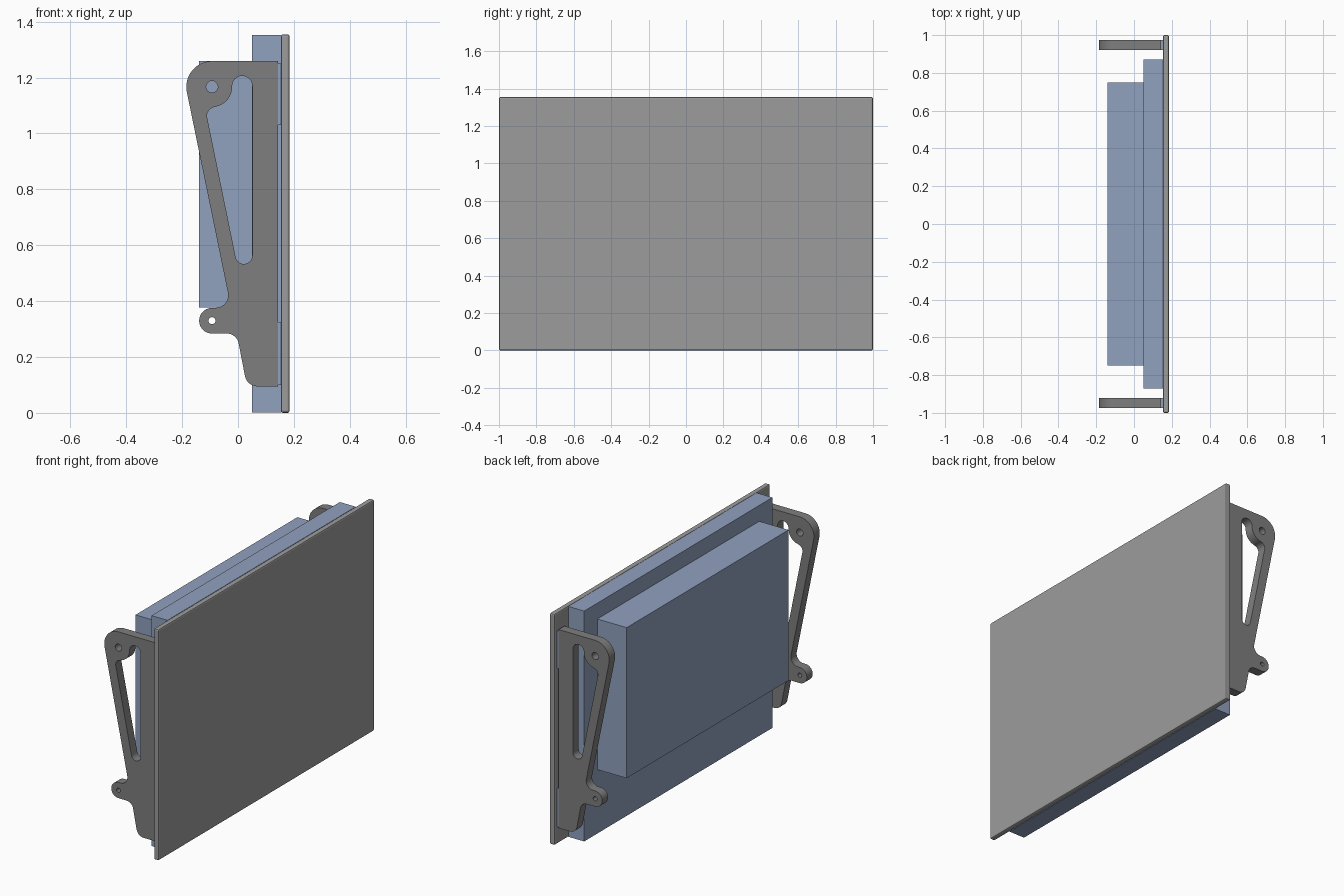
import bpy
from math import cos, sin, radians, pi

if "Cube" in bpy.data.objects:
    bpy.data.objects.remove(bpy.data.objects["Cube"])


def material(name, rgb):
    m = bpy.data.materials.new(name)
    m.diffuse_color = (*rgb, 1)
    m.use_nodes = True
    m.node_tree.nodes["Principled BSDF"].inputs["Base Color"].default_value = m.diffuse_color
    return m


blue = material("blue_housing", (0.28, 0.355, 0.52))
panel_grey = material("panel_grey", (0.335, 0.335, 0.335))
bracket_grey = material("bracket_grey", (0.21, 0.21, 0.21))


def box(name, x, y, z, mat, bevel=0):
    bpy.ops.mesh.primitive_cube_add(
        size=1, location=[(a + b) / 2 for a, b in (x, y, z)])
    ob = bpy.context.object
    ob.name = name
    ob.scale = [b - a for a, b in (x, y, z)]
    bpy.ops.object.transform_apply(location=False, rotation=False, scale=True)
    ob.data.materials.append(mat)
    if bevel:
        m = ob.modifiers.new("softened_edges", 'BEVEL')
        m.width = bevel
        m.segments = 2
        bpy.ops.object.modifier_apply(modifier=m.name)
    return ob


def arc(cx, cz, r, a0, a1, n=12):
    angles = [radians(a0 + (a1 - a0) * i / n) for i in range(n + 1)]
    return [(cx + r * cos(a), cz + r * sin(a)) for a in angles]


def plate(name, loops, y, depth, mat):
    """Extrude an x-z outline with holes along y."""
    cu = bpy.data.curves.new(name, 'CURVE')
    cu.dimensions = '2D'
    cu.fill_mode = 'BOTH'
    cu.extrude = depth / 2
    cu.materials.append(mat)
    for pts in loops:
        sp = cu.splines.new('POLY')
        sp.points.add(len(pts) - 1)
        for p, (px, pz) in zip(sp.points, pts):
            p.co = (px, pz, 0, 1)
        sp.use_cyclic_u = True
    ob = bpy.data.objects.new(name, cu)
    bpy.context.collection.objects.link(ob)
    ob.location.y = y
    ob.rotation_euler.x = pi / 2
    bpy.ops.object.select_all(action='DESELECT')
    ob.select_set(True)
    bpy.context.view_layer.objects.active = ob
    bpy.ops.object.convert(target='MESH')
    ob = bpy.context.object
    bpy.ops.object.mode_set(mode='EDIT')
    bpy.ops.mesh.select_all(action='SELECT')
    bpy.ops.mesh.remove_doubles(threshold=0.0001)
    bpy.ops.mesh.normals_make_consistent(inside=False)
    bpy.ops.object.mode_set(mode='OBJECT')
    bpy.ops.object.shade_smooth_by_angle(angle=radians(30))
    return ob


# Front panel with softened edges
box("front_panel", (0.153, 0.185), (-1, 1), (0, 1.355), panel_grey, bevel=0.008)

# Stepped rear housing
box("housing_base", (0.05, 0.153), (-0.872, 0.872), (0.002, 1.353), blue)
box("housing_rear", (-0.14, 0.05), (-0.75, 0.75), (0.377, 1.26), blue)

# Bracket outline: top round, inner fillet, lug, lower fillet, foot
tilt = 11.6
outline = (arc(-0.093, 1.167, 0.092, 90, 180 + tilt)
           + arc(-0.080, 0.421, 0.045, tilt, -90)
           + arc(-0.093, 0.330, 0.046, 90, 270, 20)
           + arc(-0.040, 0.241, 0.043, 90, tilt)
           + arc(0.070, 0.141, 0.046, 180 + tilt, 270)
           + [(0.144, 0.095), (0.144, 1.259)])
# Tapered slot that wraps around the upper boss
slot = (arc(0.015, 1.170, 0.036, 0, 180, 16)
        + arc(-0.093, 1.167, 0.072, -2, -80)
        + arc(-0.079, 1.063, 0.032, 90, 180 + tilt)
        + arc(0.021, 0.563, 0.030, 180 + tilt, 360, 16))
upper_hole = arc(-0.093, 1.167, 0.021, 0, 345, 23)
lower_hole = arc(-0.093, 0.330, 0.0125, 0, 345, 23)

# Side brackets and their mounting pads
for side, s in (("left", -1), ("right", 1)):
    y = s * 0.948
    plate("bracket_" + side, [outline, slot, upper_hole, lower_hole],
          y, 0.054, bracket_grey)
    for level, z in (("lower", (0.10, 0.325)), ("upper", (1.03, 1.25))):
        box(f"pad_{level}_{side}", (0.144, 0.154),
            (y - 0.027, y + 0.027), z, blue)
